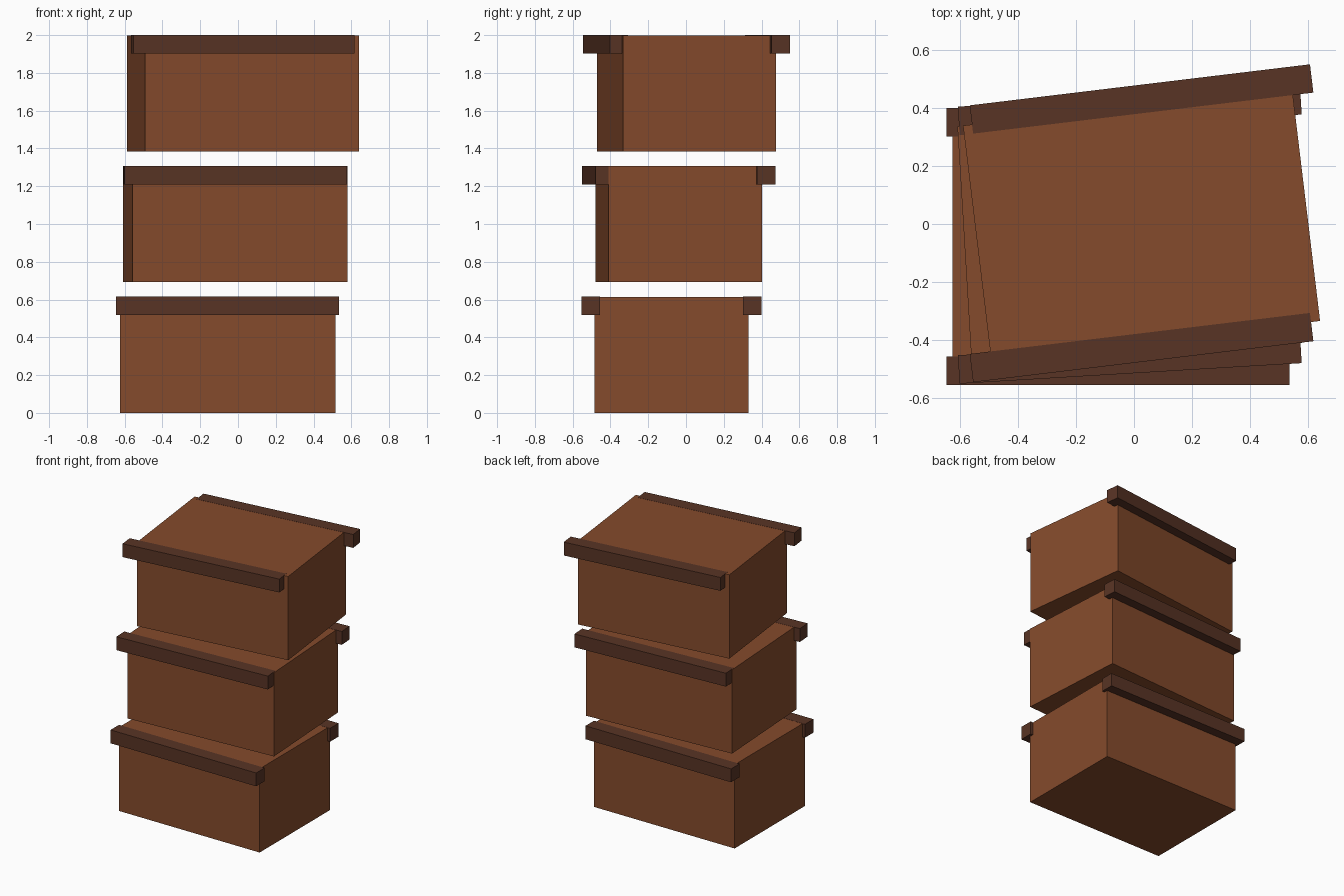
import bpy
from mathutils import Matrix

default = bpy.data.objects.get("Cube")
if default:
    bpy.data.objects.remove(default, do_unlink=True)


def make_material(name, rgb):
    mat = bpy.data.materials.new(name)
    mat.use_nodes = True
    color = (*rgb, 1.0)
    mat.diffuse_color = color
    mat.node_tree.nodes["Principled BSDF"].inputs["Base Color"].default_value = color
    return mat


wood = make_material("warm brown wood", (0.235, 0.070, 0.025))
dark_wood = make_material("dark brown wood", (0.098, 0.034, 0.018))


def add_block(name, size, center, turn, mat):
    """Box of the given size, turned about its own vertical axis."""
    bpy.ops.mesh.primitive_cube_add(size=1, location=center, rotation=(0, 0, turn))
    block = bpy.context.object
    block.name = block.data.name = name
    block.data.transform(Matrix.Diagonal((*size, 1)))
    block.data.materials.append(mat)
    return block


WIDTH, DEPTH, HEIGHT = 1.14, 0.815, 0.615
RAIL_LENGTH, RAIL = 1.18, 0.098
RAIL_OFFSET = 0.428
STEP = 0.6925
LIP = 0.001  # keeps the rail tops just clear of the crate tops

# Three stacked crates, each shifted and twisted a little more
for i, level in enumerate(("bottom", "middle", "top")):
    x, y, z = -0.055 + 0.0405 * i, -0.0775 + 0.04 * i, STEP * i
    turn = 0.06 * i
    add_block(f"{level}_crate", (WIDTH, DEPTH, HEIGHT - LIP),
              (x, y, z + (HEIGHT - LIP) / 2), turn, wood)
    # Front and back rails along the upper edges
    for side, sign in (("front", -1), ("back", 1)):
        add_block(f"{level}_{side}_rail", (RAIL_LENGTH, RAIL, RAIL),
                  (x, y + sign * RAIL_OFFSET, z + HEIGHT - RAIL / 2), turn, dark_wood)
